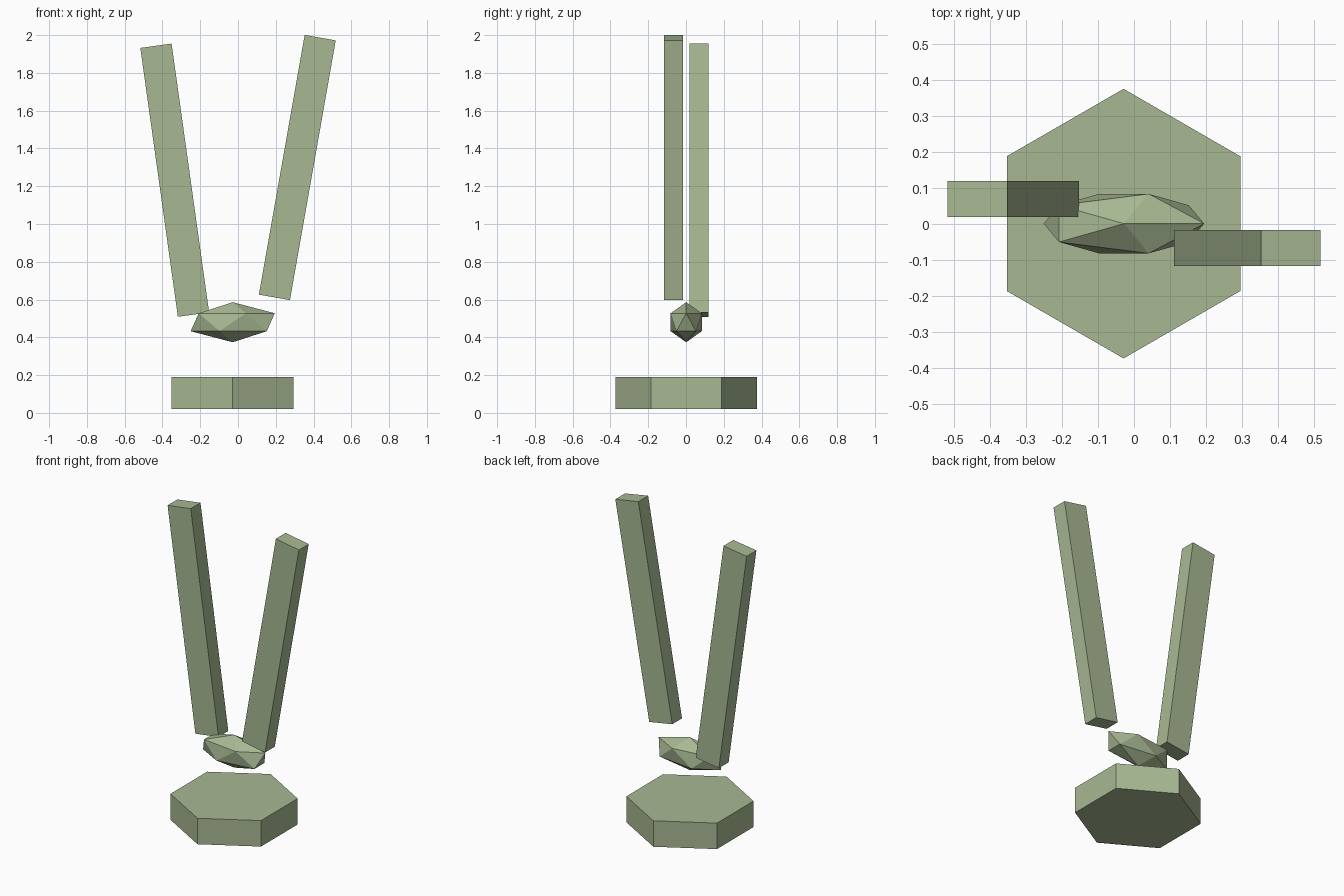
import bpy
from math import radians

if "Cube" in bpy.data.objects:
    bpy.data.objects.remove(bpy.data.objects["Cube"])


def finish(name, dims=None):
    obj = bpy.context.object
    obj.name = name
    if dims:
        obj.scale = dims
    # olive green shared by every part
    obj.data.materials.append(green)
    return obj


def bar(name, x, y, z, length, lean):
    # square-ended bar leaning sideways about the y axis
    bpy.ops.mesh.primitive_cube_add(size=1, location=(x, y, z),
                                    rotation=(0, radians(lean), 0))
    return finish(name, (0.167, 0.10, length))


green = bpy.data.materials.new("olive_green")
green.diffuse_color = (0.39, 0.48, 0.29, 1)
green.use_nodes = True
green.node_tree.nodes["Principled BSDF"].inputs["Base Color"].default_value = green.diffuse_color

# Hexagonal base, corners pointing to front and back
bpy.ops.mesh.primitive_cylinder_add(vertices=6, radius=0.374, depth=0.168,
                                    location=(-0.029, 0.001, 0.105))
finish("hexagonal_base")

# Stretched icosahedron floating above the base
bpy.ops.mesh.primitive_ico_sphere_add(subdivisions=1, radius=1,
                                      location=(-0.028, 0.001, 0.48))
finish("faceted_gem", (0.249, 0.097, 0.106))

# Two bars spreading upwards in a V
bar("left_bar", -0.335, 0.069, 1.232, 1.437, -7.95)
bar("right_bar", 0.314, -0.067, 1.299, 1.396, 10)
